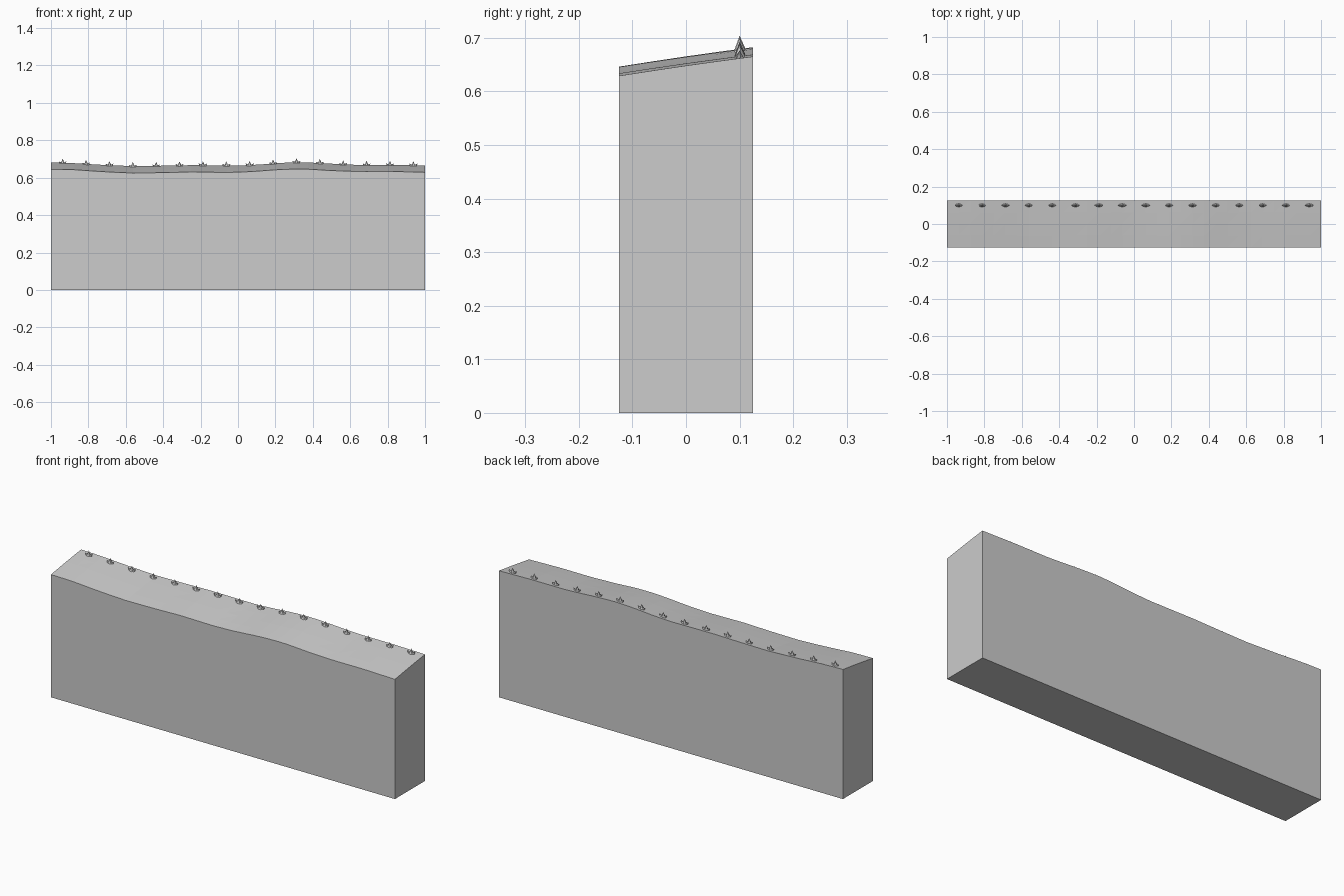
import bpy, bmesh, math, random
from mathutils import Matrix, Vector

if "Cube" in bpy.data.objects:
    bpy.data.objects.remove(bpy.data.objects["Cube"])

random.seed(4)
grey = bpy.data.materials.new("stone grey")
grey.diffuse_color = (0.604, 0.604, 0.604, 1)
grey.use_nodes = True
grey.node_tree.nodes["Principled BSDF"].inputs["Base Color"].default_value = grey.diffuse_color

# Height of the front and back top edges along x
FRONT = [(-1, .645), (-.88, .643), (-.72, .632), (-.57, .625), (-.4, .627), (-.25, .631),
         (-.05, .628), (.08, .633), (.22, .644), (.35, .647), (.5, .638), (.65, .633),
         (.8, .634), (1, .629)]
BACK = [(-1, .681), (-.9, .679), (-.75, .67), (-.57, .662), (-.4, .664), (-.25, .667),
        (0, .665), (.1, .669), (.22, .679), (.33, .683), (.45, .678), (.6, .669),
        (.8, .669), (1, .665)]


def interp(pts, x):
    for (x0, z0), (x1, z1) in zip(pts, pts[1:]):
        if x <= x1:
            t = (x - x0) / (x1 - x0)
            return z0 + (z1 - z0) * t
    return pts[-1][1]


def height(x, y):
    t = (y + .125) / .25
    return interp(FRONT, x) * (1 - t) + interp(BACK, x) * t + .001 * math.sin(math.pi * t)


def finish(bm, name):
    bmesh.ops.recalc_face_normals(bm, faces=bm.faces)
    mesh = bpy.data.meshes.new(name)
    bm.to_mesh(mesh)
    bm.free()
    mesh.materials.append(grey)
    bpy.context.collection.objects.link(bpy.data.objects.new(name, mesh))


# Ground block: rolling top, straight sides, flat base
bm = bmesh.new()
NX, NY = 32, 4
top = [[bm.verts.new((x, y, height(x, y))) for y in [-.125 + .25 * j / NY for j in range(NY + 1)]]
       for x in [-1 + 2 * i / NX for i in range(NX + 1)]]
for i in range(NX):
    for j in range(NY):
        a, b, c, d = top[i][j], top[i + 1][j], top[i + 1][j + 1], top[i][j + 1]
        bm.faces.new((a, b, c))
        bm.faces.new((a, c, d))
rim = [e for e in bm.edges if e.is_boundary]
skirt = bmesh.ops.extrude_edge_only(bm, edges=rim)["geom"]
for v in skirt:
    if isinstance(v, bmesh.types.BMVert):
        v.co.z = 0
bmesh.ops.contextual_create(bm, geom=[e for e in skirt if isinstance(e, bmesh.types.BMEdge)
                                      and e.is_boundary])
finish(bm, "ground_block")


# Row of small spiky tufts near the back edge
def spike(bm, base, radius, tall, lean):
    m = Matrix.Translation(base) @ Matrix.Rotation(lean, 4, 'Y') @ Matrix.Translation((0, 0, tall / 2))
    bmesh.ops.create_cone(bm, cap_ends=True, segments=5, radius1=radius, radius2=0,
                          depth=tall, matrix=m)


for k in range(16):
    x = -.9375 + .125 * k
    s = random.uniform(.85, 1.1)
    bm = bmesh.new()
    base = Vector((x, .1, height(x, .1) - .004))
    spike(bm, base, .013, .029, 0)
    for side in (-1, 1):
        spike(bm, base + Vector((side * .007, 0, 0)), .010, .022 * s, side * .75)
    finish(bm, f"tuft_{k + 1}")
